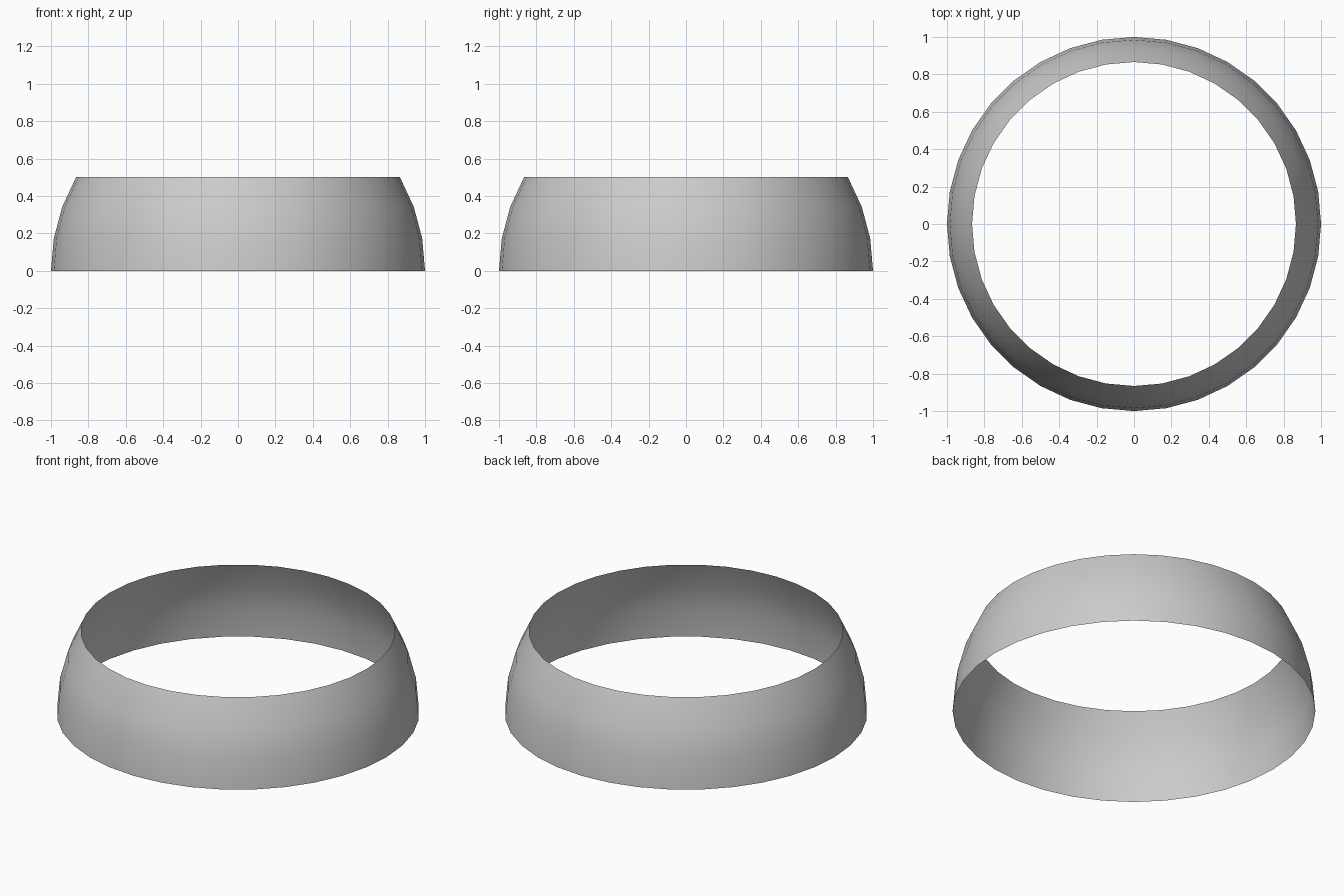
import bpy, bmesh, math

if "Cube" in bpy.data.objects:
    bpy.data.objects.remove(bpy.data.objects["Cube"])

SEGMENTS = 36
RADIUS = 1.0
LATITUDES = (0, 10, 20, 30)  # degrees above the equator

# Open spherical band: stacked rings joined by quads
bm = bmesh.new()
rings = []
for lat in map(math.radians, LATITUDES):
    r, z = RADIUS * math.cos(lat), RADIUS * math.sin(lat)
    rings.append([bm.verts.new((r * math.cos(a), r * math.sin(a), z))
                  for a in (math.tau * i / SEGMENTS for i in range(SEGMENTS))])

for low, high in zip(rings, rings[1:]):
    for i in range(SEGMENTS):
        j = (i + 1) % SEGMENTS
        bm.faces.new((low[i], low[j], high[j], high[i])).smooth = True

mesh = bpy.data.meshes.new("spherical_band")
bm.to_mesh(mesh)
bm.free()
band = bpy.data.objects.new("spherical_band", mesh)
bpy.context.collection.objects.link(band)
